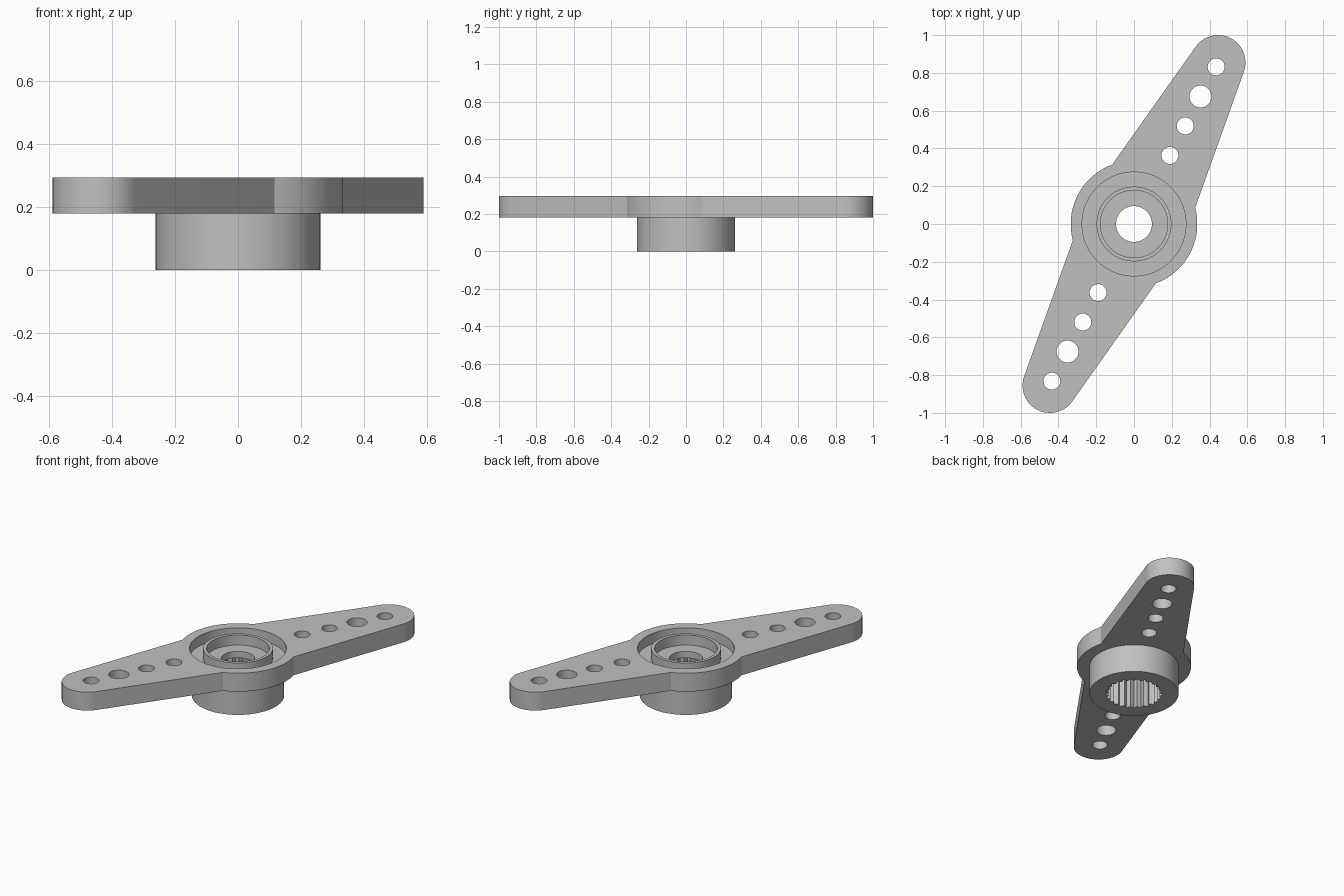
import bpy
import bmesh
from math import cos, sin, pi, acos, atan2, hypot, radians

if "Cube" in bpy.data.objects:
    bpy.data.objects.remove(bpy.data.objects["Cube"])

TIP = (0.445, 0.855)          # centre of the rounded arm end
TIP_R, ROOT_R, HUB_R = 0.145, 0.276, 0.335
SLAB_Z, TOP_Z, FLOOR_Z, BORE_Z = 0.18, 0.295, 0.232, 0.19

grey = bpy.data.materials.new("light grey plastic")
grey.use_nodes = True
colour = (0.53, 0.53, 0.53, 1)
grey.diffuse_color = colour
grey.node_tree.nodes["Principled BSDF"].inputs["Base Color"].default_value = colour


def arc(cx, cy, r, start, end, steps):
    return [(cx + r * cos(start + (end - start) * i / steps),
             cy + r * sin(start + (end - start) * i / steps)) for i in range(steps + 1)]


def circle(r, cx=0, cy=0, n=64):
    return arc(cx, cy, r, 0, 2 * pi, n)[:-1]


def prism(name, outline, z0, z1):
    bm = bmesh.new()
    base = bm.faces.new([bm.verts.new((x, y, z0)) for x, y in outline])
    ext = bmesh.ops.extrude_face_region(bm, geom=[base])
    moved = [g for g in ext["geom"] if isinstance(g, bmesh.types.BMVert)]
    bmesh.ops.translate(bm, vec=(0, 0, z1 - z0), verts=moved)
    bmesh.ops.recalc_face_normals(bm, faces=bm.faces)
    mesh = bpy.data.meshes.new(name)
    bm.to_mesh(mesh)
    bm.free()
    mesh.materials.append(grey)
    obj = bpy.data.objects.new(name, mesh)
    bpy.context.collection.objects.link(obj)
    return obj


def combine(target, tool, operation="DIFFERENCE"):
    mod = target.modifiers.new(tool.name, "BOOLEAN")
    mod.operation, mod.solver, mod.object = operation, "EXACT", tool
    bpy.context.view_layer.objects.active = target
    bpy.ops.object.modifier_apply(modifier=mod.name)
    bpy.data.objects.remove(tool)


# Arm outline: hub arcs joined by tangent lines to the rounded ends
phi = atan2(TIP[1], TIP[0])
beta = acos((ROOT_R - TIP_R) / hypot(*TIP))
gap = beta - acos(ROOT_R / HUB_R)
outline = []
for side, turn in ((1, 0), (-1, pi)):
    mid = phi + turn
    outline += arc(side * TIP[0], side * TIP[1], TIP_R, mid - beta, mid + beta, 28)
    outline += arc(0, 0, HUB_R, mid + gap, mid + pi - gap, 20)
horn = prism("double_arm_horn", outline, SLAB_Z, TOP_Z)

# Boss under the arm
combine(horn, prism("boss", circle(0.262), 0, SLAB_Z + 0.02), "UNION")

# Ring-shaped recess and the screw seat inside the collar
recess = prism("recess_cutter", circle(0.275), FLOOR_Z, TOP_Z + 0.1)
combine(recess, prism("collar_core", circle(0.198), 0, 1))
combine(horn, recess)
combine(horn, prism("seat_cutter", circle(0.178), FLOOR_Z, TOP_Z + 0.1))
combine(horn, prism("screw_hole_cutter", circle(0.095), 0.1, TOP_Z + 0.1))

# Toothed bore from below
teeth = 25
bore = []
for i in range(teeth * 2):
    r, a = (0.172, 0.152)[i % 2], pi * i / teeth
    bore.append((r * cos(a), r * sin(a)))
combine(horn, prism("spline_cutter", bore, -0.1, BORE_Z))

# Row of holes along each arm
for x, y, r in ((0.435, 0.832, 0.045), (0.352, 0.675, 0.058),
                (0.271, 0.519, 0.045), (0.19, 0.363, 0.045)):
    for s in (1, -1):
        combine(horn, prism("hole_cutter", circle(r, s * x, s * y, 32), 0, 1))

bpy.ops.object.select_all(action="DESELECT")
horn.select_set(True)
bpy.context.view_layer.objects.active = horn
bpy.ops.object.shade_smooth_by_angle(angle=radians(25))
